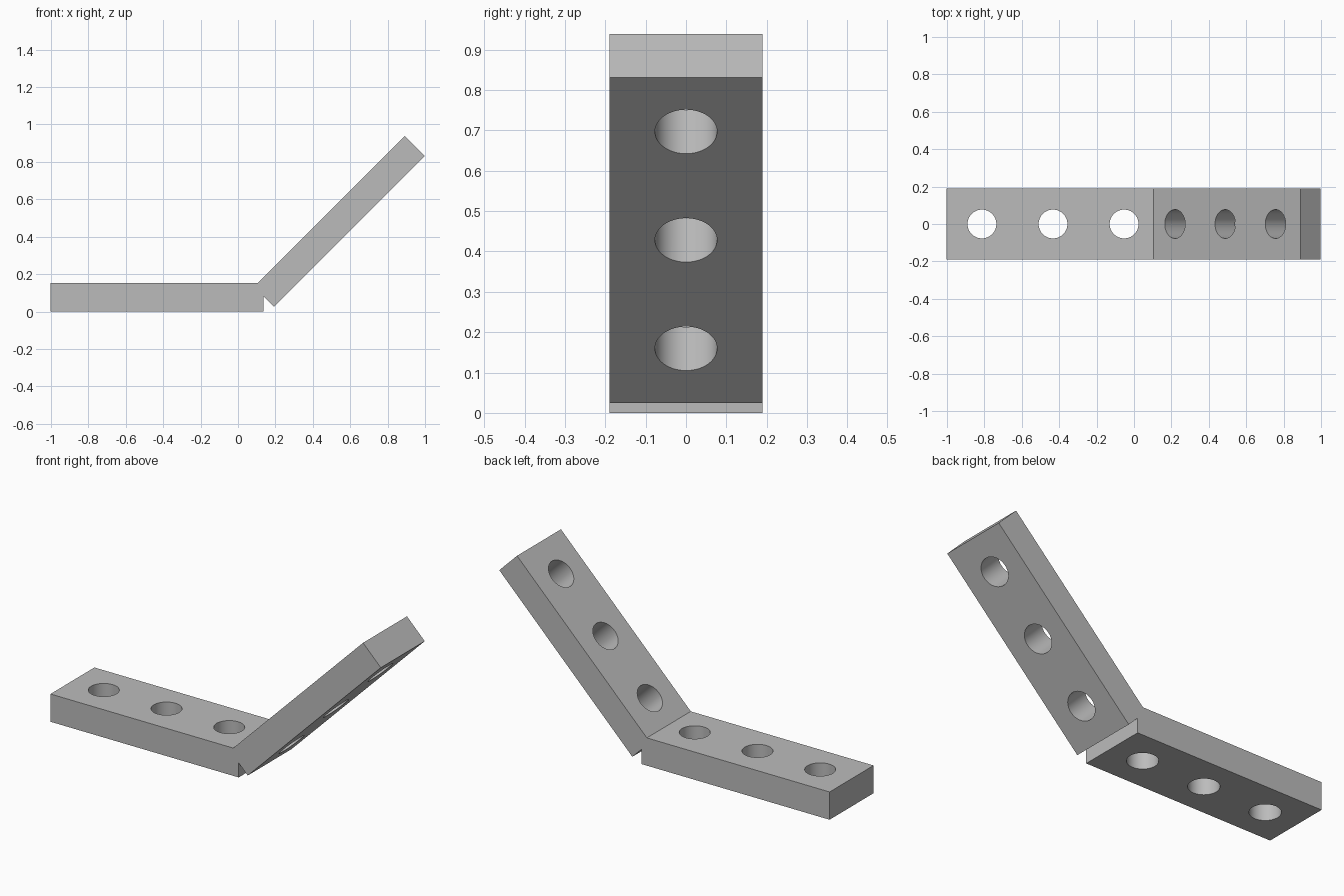
import bpy
import math
from mathutils import Matrix, Vector

cube = bpy.data.objects.get("Cube")
if cube:
    bpy.data.objects.remove(cube, do_unlink=True)

PITCH, THICK, RADIUS = 0.38, 0.152, 0.077
LENGTH = 3 * PITCH

grey = bpy.data.materials.new("plain grey")
grey.use_nodes = True
colour = (0.5, 0.5, 0.5, 1)
grey.diffuse_color = colour
grey.node_tree.nodes["Principled BSDF"].inputs["Base Color"].default_value = colour


def apply_boolean(obj, other, operation):
    mod = obj.modifiers.new("boolean", "BOOLEAN")
    mod.operation, mod.solver, mod.object = operation, "EXACT", other
    bpy.ops.object.select_all(action="DESELECT")
    bpy.context.view_layer.objects.active = obj
    obj.select_set(True)
    bpy.ops.object.modifier_apply(modifier=mod.name)
    bpy.data.objects.remove(other, do_unlink=True)


def make_arm(name, corner, angle):
    """Flat bar with three round holes; corner is its lower starting edge."""
    place = Matrix.Translation(corner) @ Matrix.Rotation(-angle, 4, "Y")
    bpy.ops.mesh.primitive_cube_add(size=1)
    arm = bpy.context.object
    arm.name = name
    arm.data.transform(Matrix.Translation((LENGTH / 2, 0, THICK / 2))
                       @ Matrix.Diagonal((LENGTH, PITCH, THICK, 1)))
    arm.data.materials.append(grey)
    for i in range(3):
        bpy.ops.mesh.primitive_cylinder_add(
            vertices=64, radius=RADIUS, depth=THICK * 2,
            location=((i + 0.5) * PITCH, 0, THICK / 2))
        cutter = bpy.context.object
        cutter.hide_render = True
        cutter.data.materials.append(grey)
        apply_boolean(arm, cutter, "DIFFERENCE")
    arm.data.transform(place)
    return arm


# Level arm and raised arm, fused at the bend
bracket = make_arm("angled_bracket", Vector((-1.003, 0, 0)), 0)
raised = make_arm("raised_arm", Vector((0.192, 0, 0.025)), math.radians(45))
apply_boolean(bracket, raised, "UNION")
bracket.select_set(True)
bpy.ops.object.shade_smooth_by_angle(angle=math.radians(30))
